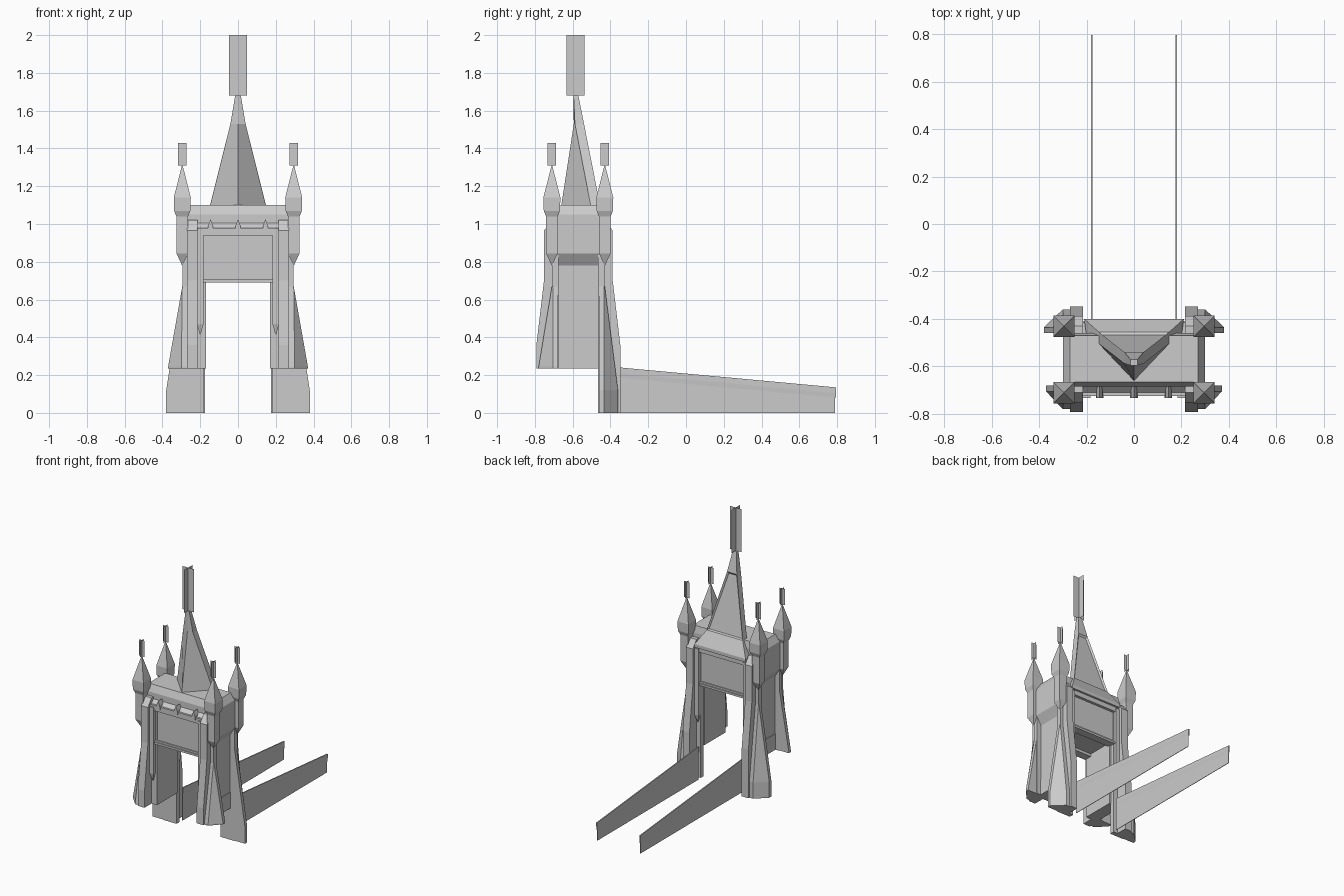
import bpy, bmesh

cube = bpy.data.objects.get("Cube")
if cube:
    bpy.data.objects.remove(cube, do_unlink=True)

GREY = (0.6, 0.6, 0.6, 1)
stone = bpy.data.materials.new("grey_stone")
stone.use_nodes = True
stone.diffuse_color = GREY
stone.node_tree.nodes["Principled BSDF"].inputs["Base Color"].default_value = GREY

MID = -0.57   # depth of the gatehouse centre line


def finish(name, bm, mirror=False):
    bmesh.ops.recalc_face_normals(bm, faces=bm.faces)
    me = bpy.data.meshes.new(name)
    bm.to_mesh(me)
    bm.free()
    me.materials.append(stone)
    ob = bpy.data.objects.new(name, me)
    bpy.context.collection.objects.link(ob)
    if mirror:
        ob.modifiers.new("Mirror", "MIRROR").use_mirror_merge = False
    return ob


def skin(rings):
    """Join rings of equal length and cap both ends."""
    bm = bmesh.new()
    vs = [[bm.verts.new(p) for p in r] for r in rings]
    n = len(vs[0])
    for a, b in zip(vs, vs[1:]):
        for i in range(n):
            j = (i + 1) % n
            bm.faces.new((a[i], a[j], b[j], b[i]))
    bm.faces.new(vs[0])
    bm.faces.new(vs[-1])
    return bm


def loft(name, rings, mirror=False):
    return finish(name, skin(rings), mirror)


def rect(x0, x1, y0, y1, z):
    return [(x0, y0, z), (x1, y0, z), (x1, y1, z), (x0, y1, z)]


def box(name, x0, x1, y0, y1, z0, z1, mirror=False):
    return loft(name, [rect(x0, x1, y0, y1, z) for z in (z0, z1)], mirror)


def square(cx, cy, r, z):
    return rect(cx - r, cx + r, cy - r, cy + r, z)


def prism_x(name, x0, x1, yz, mirror=False):
    return loft(name, [[(x, y, z) for y, z in yz] for x in (x0, x1)], mirror)


def finial(name, cx, cy, r, z0, z1, mirror=False):
    """Two crossed upright sheets."""
    bm = bmesh.new()
    for dx, dy in ((r, 0), (0, r)):
        a, b = (cx - dx, cy - dy), (cx + dx, cy + dy)
        bm.faces.new([bm.verts.new(p) for p in
                      ((*a, z0), (*b, z0), (*b, z1), (*a, z1))])
    finish(name, bm, mirror)


# Corner towers, front and back, each mirrored to the other side
TX = 0.295
for side, d, zb in (("front", -1, 0.235), ("back", 1, 0.0)):
    def Y(v):
        return MID + d * v
    cy = Y(0.14)
    loft(side + "_turret", [square(TX, cy, r, z) for r, z in (
        (0.001, 0.78), (0.031, 0.845), (0.031, 1.04), (0.043, 1.07),
        (0.045, 1.14), (0.002, 1.31))], True)
    finial(side + "_turret_finial", TX, cy, 0.023, 1.31, 1.43, True)
    box(side + "_leg", 0.17 if d < 0 else 0.18, TX, Y(0.105), cy, zb, 0.97, True)
    # forward buttress with a sloped cap
    prism_x(side + "_pier", 0.215, 0.27, [
        (Y(0.11), zb), (Y(0.222), zb), (Y(0.222), 0.36), (Y(0.182), 0.7),
        (Y(0.182), 0.965), (Y(0.14), 1.02), (Y(0.11), 1.02)], True)
    # splayed corner spur
    out = 0.37 if d < 0 else 0.38
    foot = [(0.26, 0.11), (out, 0.11), (out, 0.135), (0.30, 0.21), (0.26, 0.21)]
    tip = [(0.26, 0.11), (TX, 0.11), (TX, 0.135), (TX, 0.14), (0.26, 0.14)]
    loft(side + "_spur", [[(x, Y(v), z) for x, v in ring] for ring, z in (
        (foot, zb), (foot, zb + 0.12 if d > 0 else zb + 0.01), (tip, 0.67))], True)
    # slim colonnette hanging beside the panel
    loft(side + "_colonnette", [rect(0.2 - r, 0.2 + r, Y(0.13), Y(0.145 + r), z)
                                for r, z in ((0.001, 0.41), (0.017, 0.47), (0.017, 0.965))], True)
    # recessed panel with its frame and stepped lintel
    box(side + "_panel", -0.19, 0.19, Y(0), Y(0.135), 0.71, 0.98)
    box(side + "_panel_head", -0.215, 0.215, Y(0.1), Y(0.155), 0.94, 0.98)
    box(side + "_lintel", -0.185, 0.185, Y(0.09), Y(0.15), 0.69, 0.705)
    box(side + "_lintel_step", -0.185, 0.185, Y(0.09), Y(0.142), 0.7, 0.718)

# Side walls and the upper hall
box("side_wall", 0.17, 0.26, -0.68, -0.46, 0.235, 0.8, True)
box("side_plinth", 0.2, 0.264, -0.68, -0.46, 0.235, 0.355, True)
loft("upper_hall", [rect(-x, x, y0, y1, z) for x, y0, y1, z in (
    (0.26, -0.685, -0.46, 0.78), (0.30, -0.685, -0.46, 0.845),
    (0.30, -0.685, -0.46, 1.05), (0.27, -0.665, -0.47, 1.10))])

# Front cornice and its pointed brackets
prism_x("cornice", -0.27, 0.27, [(-0.64, 1.1), (-0.665, 1.1), (-0.68, 1.01),
                                 (-0.725, 0.965), (-0.66, 0.965)])
for i in (-1, 0, 1):
    cx = i * 0.145
    outline = [(-0.016, 0.962), (0.016, 0.962), (0.012, 0.995), (0, 1.025), (-0.012, 0.995)]
    loft("cornice_bracket", [[(cx + x, y, z) for x, z in outline] for y in (-0.732, -0.67)])

# Spire: two faces to the front, a broad flared face to the back
spec = [  # height, back half width, back y, side half width, side y, front y
    (0.975, 0.21, -0.40, 0.20, -0.47, -0.64),
    (1.0, 0.21, -0.40, 0.20, -0.47, -0.655),
    (1.10, 0.148, -0.455, 0.147, -0.505, -0.66),
    (1.53, 0.04, -0.54, 0.04, -0.588, -0.594),
    (1.68, 0.015, -0.57, 0.015, -0.595, -0.596)]
bm = skin([[(-b, by, z), (b, by, z), (s, sy, z), (0, fy, z), (-s, sy, z)]
           for z, b, by, s, sy, fy in spec])
bmesh.ops.recalc_face_normals(bm, faces=bm.faces)
back = [f for f in bm.faces if f.normal.y > 0.8 and 1.2 < f.calc_center_median().z < 1.5]
bmesh.ops.inset_region(bm, faces=back, thickness=0.014, depth=-0.012)
finish("spire", bm)
finial("spire_finial", 0, -0.585, 0.048, 1.68, 2.0)

# Long ramp walls with an overhanging coping
prism_x("ramp_wall", 0.176, 0.18, [(-0.40, 0), (0.79, 0), (0.79, 0.11), (-0.40, 0.215)], True)
# coping: bevelled underneath, following the slope
loft("ramp_coping", [[(0.178 + w * k, y, top - h) for k, w, h in (
    (-1, 0.002, 0.055), (-1, 0.004, 0.03), (-1, 0.004, 0),
    (1, 0.004, 0), (1, 0.004, 0.03), (1, 0.002, 0.055))]
    for y, top in ((-0.40, 0.245), (0.795, 0.135))], True)
